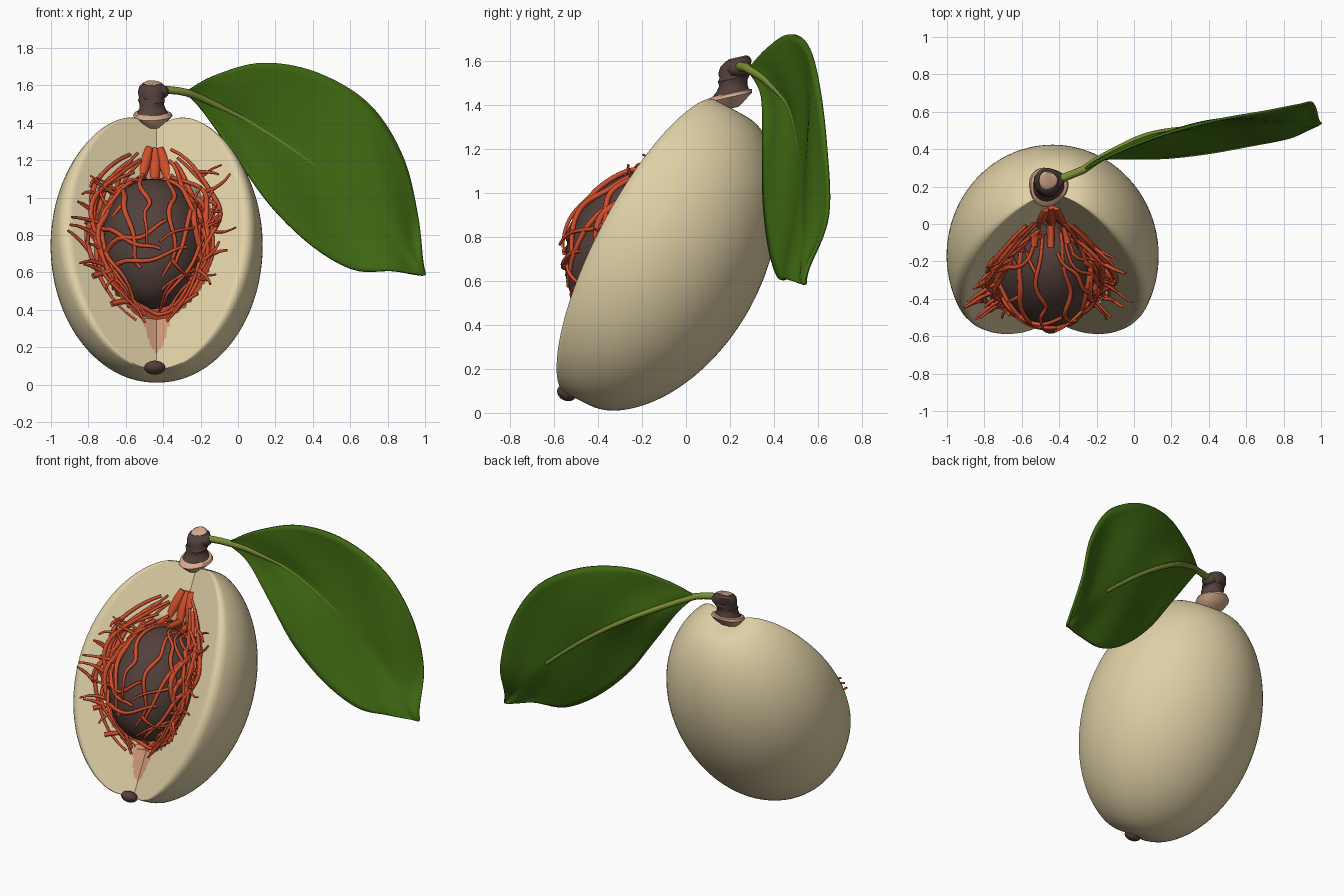
import bpy, bmesh, math, random
from mathutils import Vector

if "Cube" in bpy.data.objects:
    bpy.data.objects.remove(bpy.data.objects["Cube"])

random.seed(7)
pi = math.pi
X0 = -0.435                      # fruit axis position in x


def mat(name, r, g, b):
    m = bpy.data.materials.new(name)
    m.diffuse_color = (r, g, b, 1)
    m.use_nodes = True
    m.node_tree.nodes["Principled BSDF"].inputs["Base Color"].default_value = m.diffuse_color
    return m


CREAM = mat("cream flesh", .74, .63, .38)
BROWN = mat("dark brown", .085, .052, .043)
RED = mat("red aril", .64, .075, .025)
STAIN = mat("pink stain", .64, .33, .20)
CUT = mat("pale cut wood", .68, .40, .27)
GREEN = mat("leaf green", .052, .145, .006)
RIB = mat("rib green", .20, .27, .035)


def world(x, f, a):
    """fruit frame: x sideways, f toward the opening, a along the tilted axis"""
    return Vector((X0 + x, -.53 + .463 * a - .887 * f, .05 + .887 * a + .463 * f))


def finish(ob, angle=40):
    bpy.ops.object.select_all(action='DESELECT')
    ob.select_set(True)
    bpy.context.view_layer.objects.active = ob
    bpy.ops.object.shade_smooth_by_angle(angle=math.radians(angle))


def mesh_object(name, bm, mats, angle=40):
    bmesh.ops.recalc_face_normals(bm, faces=bm.faces[:])
    me = bpy.data.meshes.new(name)
    bm.to_mesh(me)
    bm.free()
    for m in mats:
        me.materials.append(m)
    ob = bpy.data.objects.new(name, me)
    bpy.context.collection.objects.link(ob)
    finish(ob, angle)
    return ob


def tubes(name, strands, m, res=2):
    """strands: list of (points, radii)"""
    cu = bpy.data.curves.new(name, 'CURVE')
    cu.dimensions = '3D'
    cu.bevel_depth = 1
    cu.bevel_resolution = res
    cu.use_fill_caps = True
    for pts, radii in strands:
        sp = cu.splines.new('POLY')
        sp.points.add(len(pts) - 1)
        for p, co, r in zip(sp.points, pts, radii):
            p.co = (*co, 1)
            p.radius = r
    cu.materials.append(m)
    ob = bpy.data.objects.new(name, cu)
    bpy.context.collection.objects.link(ob)
    bpy.ops.object.select_all(action='DESELECT')
    ob.select_set(True)
    bpy.context.view_layer.objects.active = ob
    bpy.ops.object.convert(target='MESH')
    finish(bpy.context.object, 50)


def blob(name, centre, size, m, tilt=-27.6):
    bpy.ops.mesh.primitive_uv_sphere_add(segments=40, ring_count=24, location=centre,
                                         rotation=(math.radians(tilt), 0, 0))
    ob = bpy.context.object
    ob.name = name
    ob.scale = size
    ob.data.materials.append(m)
    finish(ob)


# Fruit flesh: egg with a wide wedge opened to its axis and a hollow for the seed
RX, RY, HALF = .567, .53, .78
SA, SF = .75, .08                # seed centre along axis / forward
rim = [(66, .998), (63.5, .985), (61.8, .96)]
wall = [(61, .93 * (1 - i / 30)) for i in range(30)]
half = rim + wall
section = [(68 + 224 * i / 56, 1) for i in range(57)]
section += [(360 - p, r) for p, r in half] + [(0, 0)] + half[::-1]
n_arc, n_sec, rows = 57, len(section), 72
bm = bmesh.new()
rings, info = [], {}
for j in range(1, rows):
    t = -math.cos(pi * j / rows)
    R = math.sqrt(1 - t * t)
    ring = []
    for k, (ph, rho) in enumerate(section):
        ph = math.radians(ph)
        x, f = RX * R * rho * math.sin(ph), RY * R * rho * math.cos(ph)
        a = HALF * (1 + t)
        d = math.exp(-((x * x + f * f) / .015))
        a += -.05 * d if t > 0 else .03 * d
        hollow = 1 - (x / .30) ** 2 - ((a - SA) / .42) ** 2
        deep = k >= n_arc and hollow > 0
        if deep:
            f = min(f, SF - .30 * math.sqrt(hollow))
        v = bm.verts.new(world(x, f, a))
        info[v] = (x, a, deep)
        ring.append(v)
    rings.append(ring)
for r0, r1 in zip(rings, rings[1:]):
    for k in range(n_sec):
        q = (r0[k], r0[(k + 1) % n_sec], r1[(k + 1) % n_sec], r1[k])
        face = bm.faces.new(q)
        if k >= n_arc:
            x = sum(info[v][0] for v in q) / 4
            a = sum(info[v][1] for v in q) / 4
            if all(info[v][2] for v in q):
                face.material_index = 1
            elif (x / .10) ** 2 + ((a - SA) / .61) ** 2 < 1:
                face.material_index = 2
for ring in (rings[0], rings[-1]):
    bm.faces.new(ring)
mesh_object("fruit_flesh", bm, [CREAM, RED, STAIN], 45)

# Seed and dark blossom scar at the base
blob("seed", world(-.02, SF, SA), (.275, .275, .365), BROWN)
blob("blossom_scar", world(-.01, .03, .03), (.055, .045, .035), BROWN)


# Aril: red strands draped over the seed and the opened walls
def drape(x, a, lift):
    s = 1 - ((x + .02) / .275) ** 2 - ((a - SA) / .365) ** 2
    top = SF + .275 * math.sqrt(s) if s > 0 else -1
    return world(x, max(.518 * abs(x), top) + lift, a)


strands = []
for i in range(22):
    side = 1 if i % 2 else -1
    w = random.uniform(.23, .38) if i > 3 else (.06, .12, .17, .20)[i]
    lo, hi = random.uniform(.30, .40), random.uniform(1.1, 1.33)
    if i < 4:
        lo = (.62, .45, .5, .6)[i]
    p1, p2 = random.uniform(0, 6), random.uniform(0, 6)
    lift0, r0 = random.uniform(.008, .03), random.uniform(.011, .018)
    pts, radii, flat = [], [], []
    for k in range(26):
        u = k / 25
        a = hi + (lo - hi) * u
        x = side * w * math.sin(pi * min(1, .06 + .9 * u)) ** .75 - .015
        x += .028 * math.sin(7 * u + p1) + .012 * math.sin(15 * u + p2)
        a += .015 * math.sin(10 * u + p2)
        flat.append((x, a))
        pts.append(drape(x, a, lift0 + .012 * math.sin(9 * u + p2)))
        radii.append(r0 * (1 - .45 * abs(2 * u - .8)))
    strands.append((pts, radii))
    # loose side twigs that bend away from the strand
    for b in range(2 if i > 3 else 1):
        x, a = random.choice(flat[4:22])
        ang = random.uniform(-1.1, 1.1)
        length = random.uniform(.08, .17)
        bend = random.uniform(-1.2, 1.2)
        tw = []
        for k in range(9):
            tw.append(drape(x, a, lift0 + .004 * k * random.uniform(.8, 1)))
            x += side * length / 8 * math.cos(ang)
            a += length / 8 * math.sin(ang)
            x = max(-.49, min(.43, x))
            ang += bend / 8
        strands.append((tw, [r0 * .8 * (1 - .06 * k) for k in range(9)]))
# strands crossing the lower left of the seed and wrapping below it
for x0, a0, x1, a1 in ((-.38, .82, .02, .56), (-.30, .62, .05, .72),
                       (-.34, .50, .16, .60), (-.24, .36, .22, .40), (.22, 1.0, .10, .5)):
    pts = [drape(x0 + (x1 - x0) * k / 15, a0 + (a1 - a0) * k / 15 + .03 * math.sin(k * .5), .01)
           for k in range(16)]
    strands.append((pts, [.015 - .0004 * k for k in range(16)]))
tubes("aril_strands", strands, RED)

# Root of the aril in the upper groove
tubes("aril_root", [([drape(-.01 + s * .03, 1.36 - .05 * k, .0) + Vector((s * .012 * k, 0, 0))
                      for k in range(6)], [.02, .03, .034, .03, .025, .018])
                    for s in (-1, 0, 1)], RED)

# Stem: lumpy stub, pale collar and pale cut end
SX = -.46


def lathe(name, profile, m, wob=0):
    bm = bmesh.new()
    prev = None
    for z, r in profile:
        ring = []
        for k in range(28):
            t = 2 * pi * k / 28
            rr = r * (1 + wob * math.sin(3 * t + z * 40))
            ring.append(bm.verts.new((SX + rr * math.cos(t),
                                      .20 + .2 * (z - 1.44) + rr * math.sin(t),
                                      z + .22 * rr * math.sin(t))))
        if prev:
            for k in range(28):
                bm.faces.new((prev[k], prev[(k + 1) % 28], ring[(k + 1) % 28], ring[k]))
        else:
            bm.faces.new(ring)
        prev = ring
    bm.faces.new(prev)
    mesh_object(name, bm, [m])


lathe("stem_collar", [(1.38, .05), (1.41, .085), (1.435, .105), (1.45, .098), (1.462, .06)], CUT, .06)
lathe("stem", [(1.42, .07), (1.455, .082), (1.475, .07), (1.50, .064), (1.52, .072), (1.535, .066),
               (1.56, .074), (1.59, .07), (1.61, .052)], BROWN, .05)
lathe("stem_cut_end", [(1.60, .04), (1.612, .047), (1.617, .04)], CUT, .05)
blob("stem_bud", (SX + .04, .235, 1.565), (.05, .05, .04), BROWN, 0)

# Leaf: stations of upper edge, midrib and lower edge
stations = [
    ((-.27, .29, 1.57), (-.27, .29, 1.56), (-.27, .29, 1.55)),
    ((-.12, .37, 1.655), (-.14, .37, 1.505), (-.17, .345, 1.44)),
    ((.13, .47, 1.72), (.08, .47, 1.39), (.0, .35, 1.2)),
    ((.42, .55, 1.67), (.34, .51, 1.22), (.18, .355, .95)),
    ((.70, .60, 1.50), (.58, .53, 1.03), (.40, .38, .74)),
    ((.88, .635, 1.22), (.77, .54, .86), (.62, .42, .615)),
    ((.96, .645, .90), (.90, .535, .71), (.82, .46, .607)),
    ((.985, .56, .66), (.965, .525, .63), (.93, .505, .592)),
    ((1.0, .545, .59), (.998, .54, .585), (.99, .535, .582))]


def spline(col, t):
    i = min(int(t), 7)
    u = t - i
    a, b, c, d = (Vector(stations[max(0, min(8, i + o))][col]) for o in (-1, 0, 1, 2))
    return .5 * (2 * b + (c - a) * u + (2 * a - 5 * b + 4 * c - d) * u * u
                 + (3 * b - a - 3 * c + d) * u ** 3)


bm = bmesh.new()
prev = None
for i in range(65):
    t = i / 8
    up, mid, low = (spline(c, t) for c in range(3))
    row = []
    for k in range(-10, 11):
        v = k / 10
        p = mid.lerp(up if v > 0 else low, abs(v))
        p.y += .014 * math.sin(pi * abs(v)) * math.sin(2.2 * t + 2 * v) * min(1, t / 2, (8 - t) / 2)
        row.append(bm.verts.new(p))
    if prev:
        for k in range(20):
            bm.faces.new((prev[k], prev[k + 1], row[k + 1], row[k]))
    prev = row
leaf = mesh_object("leaf_blade", bm, [GREEN], 60)
sol = leaf.modifiers.new("thickness", 'SOLIDIFY')
sol.thickness = .014
sol.offset = 0

# Petiole running on into the tapering midrib
pts = [Vector((-.42, .235, 1.57)), Vector((-.37, .25, 1.575)), Vector((-.32, .27, 1.57))]
radii = [.024, .022, .021]
for i in range(37):
    t = i / 8
    pts.append(spline(1, t) + Vector((0, .006 * min(1, t / 2), 0)))
    radii.append(.021 - .0003 * i)
tubes("leaf_petiole_and_midrib", [(pts, radii)], RIB, 3)
